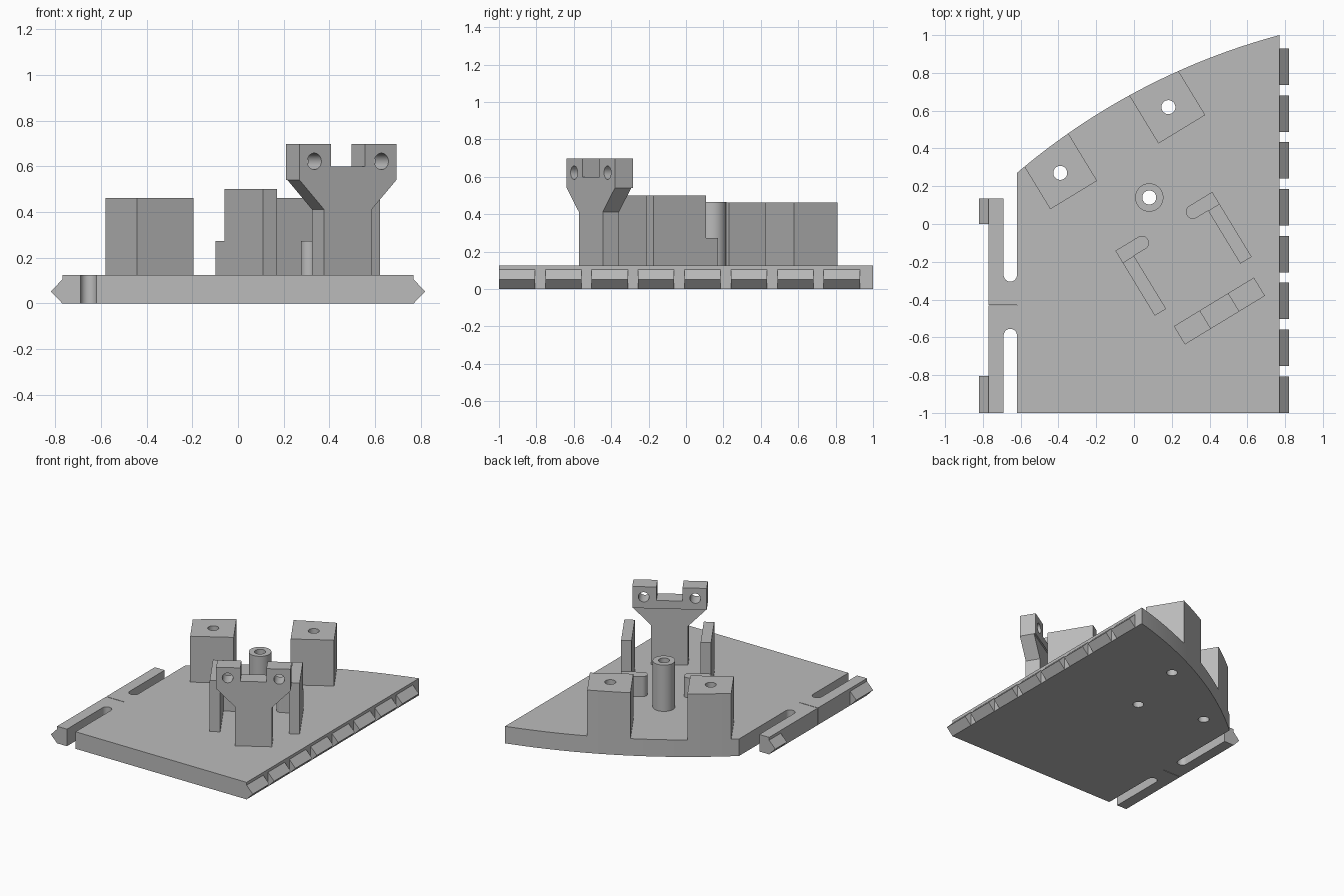
import bpy, bmesh, math
from mathutils import Vector, Matrix

if "Cube" in bpy.data.objects:
    bpy.data.objects.remove(bpy.data.objects["Cube"])

grey = bpy.data.materials.new("light_grey")
grey.use_nodes = True
COLOR = (0.5, 0.5, 0.5, 1)
grey.diffuse_color = COLOR
grey.node_tree.nodes["Principled BSDF"].inputs["Base Color"].default_value = COLOR

TOP = 0.125                                   # plate thickness
ANGLE = math.radians(31.3)                    # turn of the fittings on the plate
MID = 0.142                                   # fittings' own symmetry line
TURN = Matrix.Rotation(ANGLE, 4, 'Z')
STAND = Matrix.Rotation(math.pi / 2, 4, 'X')  # profile (x, z), extruded to -y


def prism(name, pts, lo, hi, matrix=Matrix()):
    """Extrude a flat outline between two heights, then place it."""
    bm = bmesh.new()
    face = bm.faces.new([bm.verts.new((x, y, lo)) for x, y in pts])
    up = bmesh.ops.extrude_face_region(bm, geom=[face])["geom"]
    bmesh.ops.translate(bm, vec=(0, 0, hi - lo),
                        verts=[g for g in up if isinstance(g, bmesh.types.BMVert)])
    bmesh.ops.recalc_face_normals(bm, faces=bm.faces)
    bm.transform(matrix)
    mesh = bpy.data.meshes.new(name)
    bm.to_mesh(mesh)
    bm.free()
    mesh.materials.append(grey)
    obj = bpy.data.objects.new(name, mesh)
    bpy.context.collection.objects.link(obj)
    return obj


def arc(cx, cy, r, a0, a1, n):
    step = (a1 - a0) / n
    return [(cx + r * math.cos(a0 + i * step), cy + r * math.sin(a0 + i * step))
            for i in range(n + 1)]


def circle(cx, cy, r, n=40):
    return arc(cx, cy, r, 0, math.tau, n)[:-1]


def box(x0, x1, y0, y1):
    return [(x0, y0), (x1, y0), (x1, y1), (x0, y1)]


def activate(obj):
    bpy.ops.object.select_all(action='DESELECT')
    obj.select_set(True)
    bpy.context.view_layer.objects.active = obj


def drill(obj, spots, lo, hi, matrix, r=0.037):
    for x, y in spots:
        cutter = prism("hole_cutter", circle(x, y, r), lo, hi, matrix)
        cutter.hide_render = True
        activate(obj)
        mod = obj.modifiers.new("hole", 'BOOLEAN')
        mod.operation, mod.solver, mod.object = 'DIFFERENCE', 'EXACT', cutter
        bpy.ops.object.modifier_apply(modifier=mod.name)
        bpy.data.objects.remove(cutter)


def smooth(obj):
    activate(obj)
    bpy.ops.object.shade_smooth_by_angle(angle=math.radians(30))


# Circle of the curved rear edge, through three points
a, b, c = Vector((0.77, 1.0)), Vector((-0.035, 0.675)), Vector((-0.62, 0.27))
normals = Matrix((b - a, c - a))
center = normals.inverted() @ Vector(((b.length_squared - a.length_squared) / 2,
                                      (c.length_squared - a.length_squared) / 2))
radius = (a - center).length
start, end = (math.atan2(p.y - center.y, p.x - center.x) for p in (a, c))

# Base plate with two open slots and a slit on its left edge
SLOT_IN, SLOT_OUT, EDGE, SLIT = -0.62, -0.69, -0.77, -0.43
slot_x, slot_r = (SLOT_IN + SLOT_OUT) / 2, (SLOT_IN - SLOT_OUT) / 2
outline = [(0.77, -1)] + arc(*center, radius, start, end, 48)
outline += arc(slot_x, -0.27, slot_r, 0, -math.pi, 16)
outline += [(SLOT_OUT, 0.135), (EDGE, 0.135)]
outline += [(EDGE, SLIT + 0.002), (SLOT_IN, SLIT + 0.002),
            (SLOT_IN, SLIT - 0.002), (EDGE, SLIT - 0.002)]
outline += [(EDGE, -1), (SLOT_OUT, -1)]
outline += arc(slot_x, -0.59, slot_r, math.pi, 0, 16) + [(SLOT_IN, -1)]
plate = prism("base_plate", outline, 0, TOP)

post_spot = (MID, 0.078)
block_spots = [(MID - 0.335, 0.434), (MID + 0.335, 0.434)]
drill(plate, block_spots + [post_spot], -0.1, 0.3, TURN)
smooth(plate)


# Wedge teeth along both sides
def tooth(name, side, y0, y1):
    wedge = [(side * 0.77, 0), (side * 0.82, 0.052), (side * 0.77, 0.104)]
    prism(name, wedge, -y1, -y0, STAND)


for i in range(8):
    y = -1 + i * 0.248
    tooth("edge_tooth", 1, y, y + 0.193)
tooth("front_catch", -1, -1, -0.805)
tooth("rear_catch", -1, 0, 0.135)

# Two mounting blocks whose outer faces follow the curved edge
local = TURN.inverted() @ Vector((center.x, center.y, 0))
for u, v in block_spots:
    left, right = u - 0.145, u + 0.145
    pts = [(left, 0.297), (right, 0.297)]
    for i in range(13):
        x = right + (left - right) * i / 12
        pts.append((x, local.y + math.sqrt(radius ** 2 - (x - local.x) ** 2)))
    block = prism("mounting_block", pts, TOP, 0.462, TURN)
    drill(block, [(u, v)], 0, 1, TURN)
    smooth(block)

# Hollow post
post = prism("hollow_post", circle(*post_spot, 0.075), TOP, 0.465, TURN)
drill(post, [post_spot], 0, 1, TURN)
smooth(post)

# Mirrored side walls, each with a low round-ended foot
for side in (-1, 1):
    place = TURN @ Matrix.Translation((MID, 0, 0)) @ Matrix.Diagonal((side, 1, 1, 1))
    prism("side_wall", box(0.23, 0.3, -0.472, -0.144), TOP, 0.5, place)
    foot = [(0.3, -0.144), (0.3, -0.07)]
    foot += arc(0.158, -0.107, 0.037, math.pi / 2, math.pi * 1.5, 16)
    smooth(prism("wall_foot", foot, TOP, 0.272, place))

# Sensor bracket: tapered stem and a notched head with two holes
upright = TURN @ Matrix.Translation((MID + 0.005, 0, 0)) @ STAND
half = [(0.123, TOP), (0.123, 0.412), (0.248, 0.54)]
stem = half + [(-x, z) for x, z in reversed(half)]
prism("bracket_stem", stem, 0.583, 0.685, upright)
half = [(0.248, 0.54), (0.248, 0.698), (0.087, 0.698), (0.087, 0.6)]
head = half + [(-x, z) for x, z in reversed(half)]
bracket = prism("bracket_head", head, 0.572, 0.685, upright)
drill(bracket, [(-0.172, 0.622), (0.172, 0.622)], 0.4, 0.9, upright, 0.036)
smooth(bracket)
